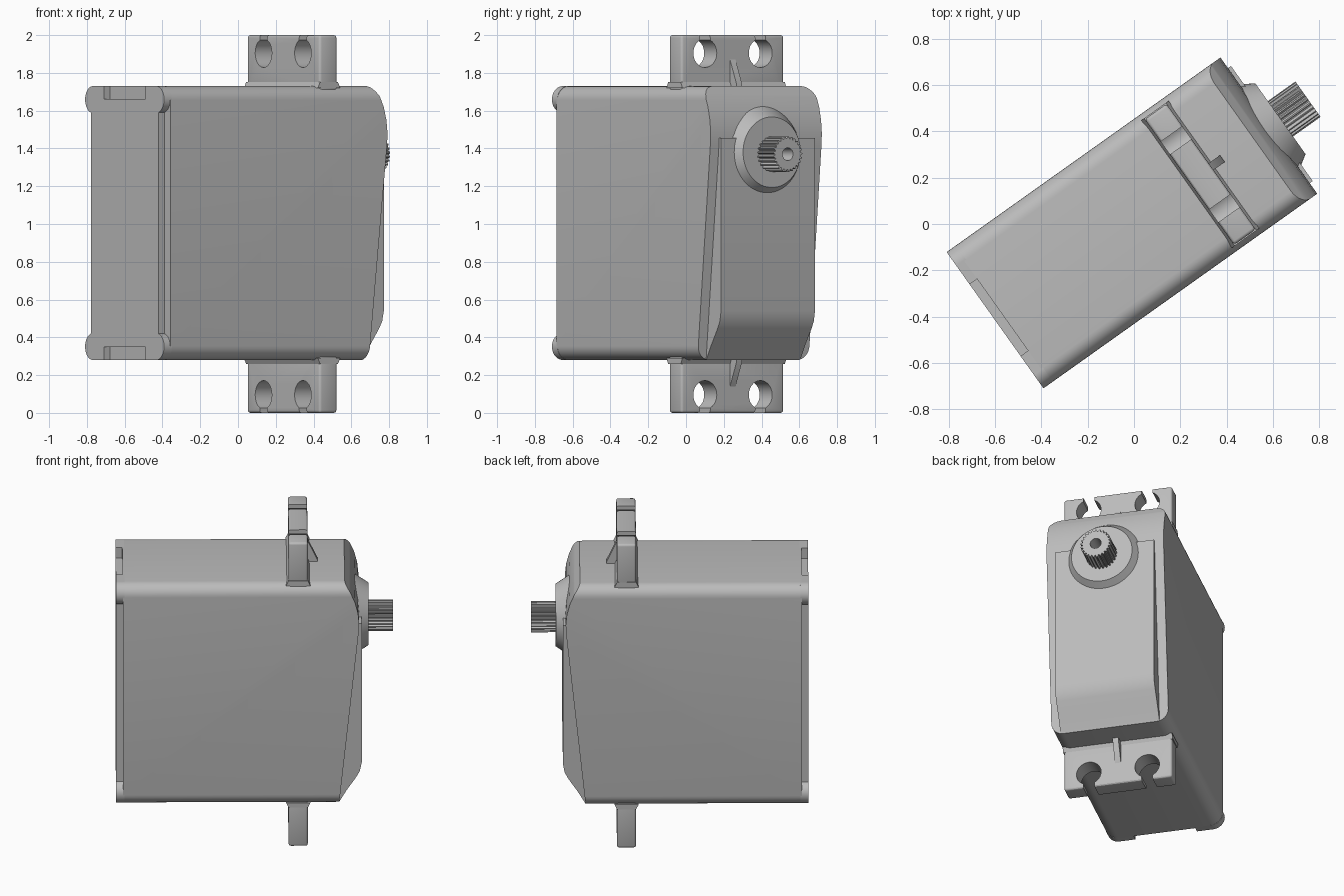
import bpy, bmesh, math
from mathutils import Matrix, Vector

if bpy.data.objects.get("Cube"):
    bpy.data.objects.remove(bpy.data.objects["Cube"])

grey = bpy.data.materials.new("plain grey")
grey.use_nodes = True
colour = (0.5, 0.5, 0.5, 1)
grey.diffuse_color = colour
grey.node_tree.nodes["Principled BSDF"].inputs["Base Color"].default_value = colour

HALF_W, LOW, HIGH = 0.361, 0.28, 1.73   # case half width, bottom, top
MID = (LOW + HIGH) / 2
SHAFT_Z = 1.37
parts = []


def finish(name, bm):
    bmesh.ops.recalc_face_normals(bm, faces=bm.faces)
    mesh = bpy.data.meshes.new(name)
    bm.to_mesh(mesh)
    bm.free()
    ob = bpy.data.objects.new(name, mesh)
    bpy.context.collection.objects.link(ob)
    mesh.materials.append(grey)
    parts.append(ob)
    return ob


def extrude(name, points, direction):
    """Solid made by sweeping a closed outline along a direction."""
    bm = bmesh.new()
    face = bm.faces.new([bm.verts.new(p) for p in points])
    made = bmesh.ops.extrude_face_region(bm, geom=[face])["geom"]
    moved = [g for g in made if isinstance(g, bmesh.types.BMVert)]
    bmesh.ops.translate(bm, verts=moved, vec=Vector(direction))
    return finish(name, bm)


def side_prism(name, profile, y0, y1):
    return extrude(name, [(x, y0, z) for x, z in profile], (0, y1 - y0, 0))


def block(name, x0, x1, y0, y1, z0, z1):
    return side_prism(name, [(x0, z0), (x1, z0), (x1, z1), (x0, z1)], y0, y1)


def rod(name, x0, x1, y, z, r0, r1=None, n=48):
    bm = bmesh.new()
    place = Matrix.Translation(((x0 + x1) / 2, y, z)) @ Matrix.Rotation(math.pi / 2, 4, "Y")
    bmesh.ops.create_cone(bm, cap_ends=True, segments=n, radius1=r0,
                          radius2=r0 if r1 is None else r1, depth=x1 - x0, matrix=place)
    return finish(name, bm)


def apply_mod(ob, kind, **settings):
    mod = ob.modifiers.new(kind, kind)
    for key, value in settings.items():
        setattr(mod, key, value)
    bpy.context.view_layer.objects.active = ob
    bpy.ops.object.modifier_apply(modifier=mod.name)


def boolean(ob, cutter, operation):
    apply_mod(ob, "BOOLEAN", object=cutter, operation=operation, solver="EXACT")
    parts.remove(cutter)
    bpy.data.objects.remove(cutter)


def case_tube(x0, x1, r=0.075, steps=8):
    """Rounded rectangle bar running along the case."""
    points = []
    for corner, (sy, sz) in enumerate([(1, 1), (-1, 1), (-1, -1), (1, -1)]):
        for i in range(steps + 1):
            a = (corner + i / steps) * math.pi / 2
            points.append((x0, sy * (HALF_W - r) + r * math.cos(a),
                           MID + sz * ((HIGH - LOW) / 2 - r) + r * math.sin(a)))
    return extrude("case_tube", points, (x1 - x0, 0, 0))


# Main case, with a leaning front that curves back at the top
body = side_prism("case", [(-0.69, 0.2), (0.592, 0.2), (0.6, LOW), (0.718, 1.42), (0.721, 1.48),
                           (0.714, 1.55), (0.696, 1.62), (0.67, 1.68), (0.635, HIGH),
                           (0.59, 1.79), (-0.69, 1.79)], -0.5, 0.5)
boolean(body, case_tube(-1, 1), "INTERSECT")

# Raised front panel with a sloped foot
panel = side_prism("front_panel", [(0.5, LOW), (0.602, LOW), (0.645, 0.355), (0.705, 0.445),
                                   (0.726, 0.485), (0.737, 0.54), (0.737, 1.455), (0.5, 1.455)],
                   -0.305, 0.305)
boolean(panel, case_tube(-1, 1), "INTERSECT")

# Rear cover: recessed core, round corner posts and short shoulders
block("rear_cover", -0.73, -0.68, -0.308, 0.308, LOW + 0.068, HIGH - 0.068)
for sy in (-1, 1):
    for sz, edge in ((-1, LOW), (1, HIGH)):
        rod("corner_post", -0.73, -0.68, sy * (HALF_W - 0.071), edge - sz * 0.071, 0.071, n=40)
        ys = sorted((sy * 0.19, sy * 0.29))
        zs = sorted((edge, edge - sz * 0.08))
        block("rear_shoulder", -0.73, -0.68, *ys, *zs)

# Mounting tabs with open-ended screw holes, a foot and a small rib
for sz, end, edge, side in ((1, 2.0, HIGH, "top"), (-1, 0.0, LOW, "bottom")):
    zs = sorted((end, edge - sz * 0.05))
    tab = block(side + "_mounting_tab", 0.30, 0.415, -0.333, 0.333, *zs)
    apply_mod(tab, "BEVEL", width=0.014, segments=3)
    for y in (-0.18, 0.18):
        hole_z = end - sz * 0.095
        boolean(tab, rod("hole", 0.2, 0.5, y, hole_z, 0.076, n=40), "DIFFERENCE")
        slot_z = sorted((hole_z, end + sz * 0.1))
        boolean(tab, block("slot", 0.2, 0.5, y - 0.034, y + 0.034, *slot_z), "DIFFERENCE")
    side_prism(side + "_rib", [(0.40, edge - sz * 0.03), (0.475, edge - sz * 0.03),
                               (0.475, edge + sz * 0.01), (0.415, edge + sz * 0.14),
                               (0.40, edge + sz * 0.14)], -0.018, 0.018)
    side_prism(side + "_tab_foot", [(0.285, edge - sz * 0.01), (0.43, edge - sz * 0.01),
                                    (0.415, edge + sz * 0.022), (0.30, edge + sz * 0.022)],
               -0.338, 0.338)

# Conical bearing collar
rod("bearing_collar", 0.66, 0.779, -0.005, SHAFT_Z + 0.01, 0.265, 0.187, n=64)

# Splined output shaft with a screw hole
TEETH = 25
outline = []
for i in range(TEETH * 4):
    r = 0.094 if i % 4 < 2 else 0.082
    a = i * math.tau / (TEETH * 4)
    outline.append((0.76, r * math.cos(a) - 0.005, SHAFT_Z + r * math.sin(a)))
shaft = extrude("output_shaft", outline, (0.165, 0, 0))
boolean(shaft, rod("screw_hole", 0.82, 1.0, -0.005, SHAFT_Z, 0.034, n=24), "DIFFERENCE")

# Turn the whole unit and smooth the rounded surfaces
turn = Matrix.Rotation(math.radians(35.4), 4, "Z") @ Matrix.Translation((0, 0.009, 0))
bpy.ops.object.select_all(action="DESELECT")
for ob in parts:
    ob.data.transform(turn)
    ob.select_set(True)
bpy.context.view_layer.objects.active = body
bpy.ops.object.shade_smooth_by_angle(angle=math.radians(30))
